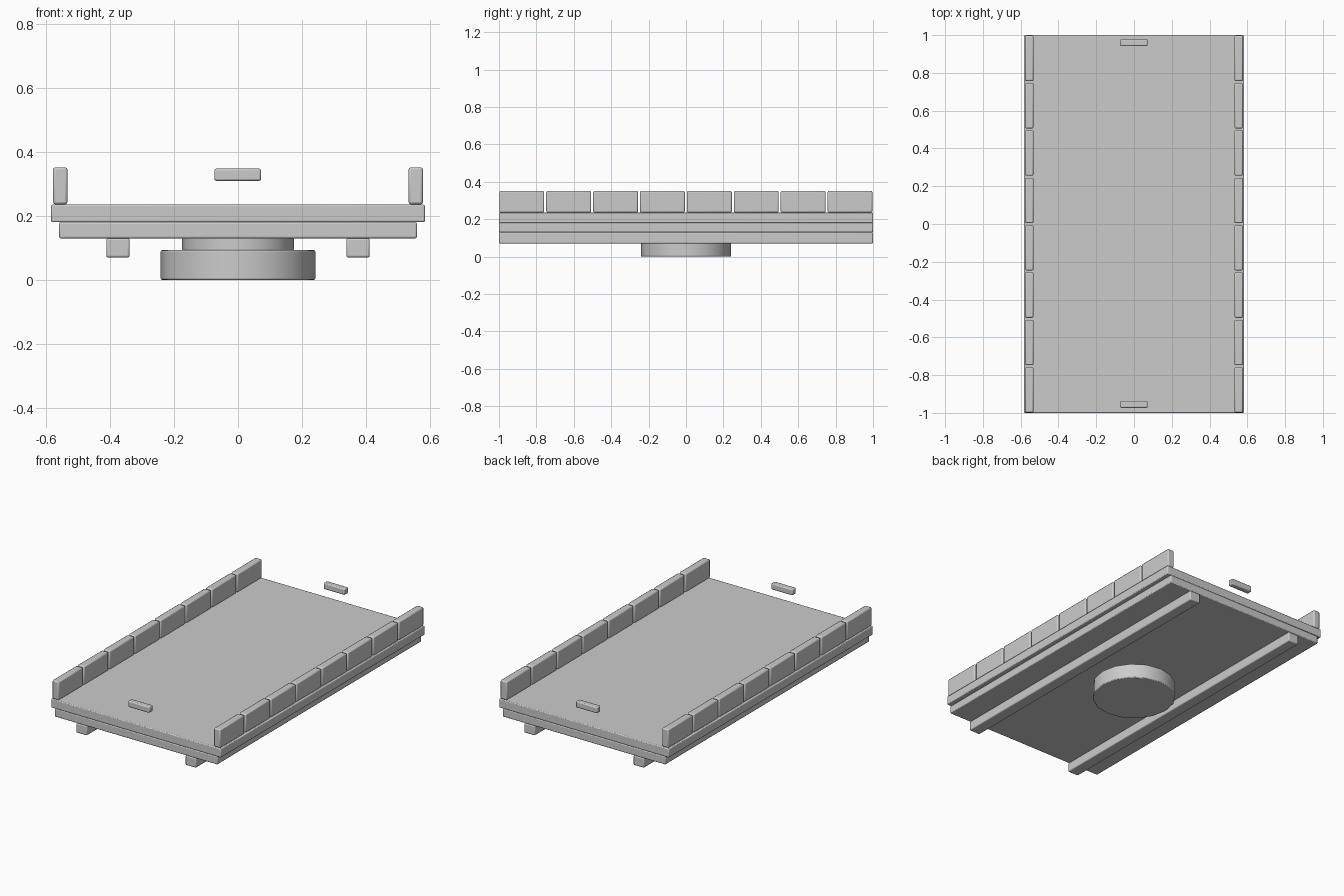
import bpy

if "Cube" in bpy.data.objects:
    bpy.data.objects.remove(bpy.data.objects["Cube"])


def finish(obj, name, bevel):
    obj.name = name
    mod = obj.modifiers.new("soft_edges", 'BEVEL')
    mod.width = bevel
    mod.segments = 2
    mod.limit_method = 'ANGLE'
    mod.angle_limit = 0.7
    bpy.ops.object.shade_smooth_by_angle()
    return obj


def box(name, x, y, z, bevel=0.006):
    """Bevelled box from (min, max) ranges on each axis."""
    center = [(a + b) / 2 for a, b in (x, y, z)]
    bpy.ops.mesh.primitive_cube_add(size=1, location=center)
    obj = bpy.context.object
    obj.scale = [b - a for a, b in (x, y, z)]
    bpy.ops.object.transform_apply(location=False, rotation=False, scale=True)
    return finish(obj, name, bevel)


def disc(name, radius, z0, z1, bevel=0.005):
    bpy.ops.mesh.primitive_cylinder_add(vertices=16, radius=radius, depth=z1 - z0,
                                        location=(0, 0, (z0 + z1) / 2))
    return finish(bpy.context.object, name, bevel)


# Round pivot under the deck
disc("pivot_base", 0.241, 0.0, 0.093)
disc("pivot_neck", 0.174, 0.09, 0.132)

# Two stacked deck slabs
box("lower_deck", (-0.558, 0.558), (-1, 1), (0.13, 0.18), 0.005)
box("upper_deck", (-0.583, 0.583), (-1, 1), (0.18, 0.235), 0.005)

for side, s in (("left", -1), ("right", 1)):
    # Long runner under each side
    box(f"{side}_runner", sorted((s * 0.338, s * 0.411)), (-1, 1), (0.07, 0.13))
    # Row of eight side panels
    for i in range(8):
        y = -0.998 + i * 0.2507
        box(f"{side}_panel_{i + 1}", sorted((s * 0.532, s * 0.577)),
            (y, y + 0.24), (0.236, 0.351), 0.007)

# Small floating bar at each end
for end, y in (("front", -0.955), ("back", 0.96)):
    box(f"{end}_bar", (-0.074, 0.072), (y - 0.018, y + 0.018), (0.309, 0.347))
